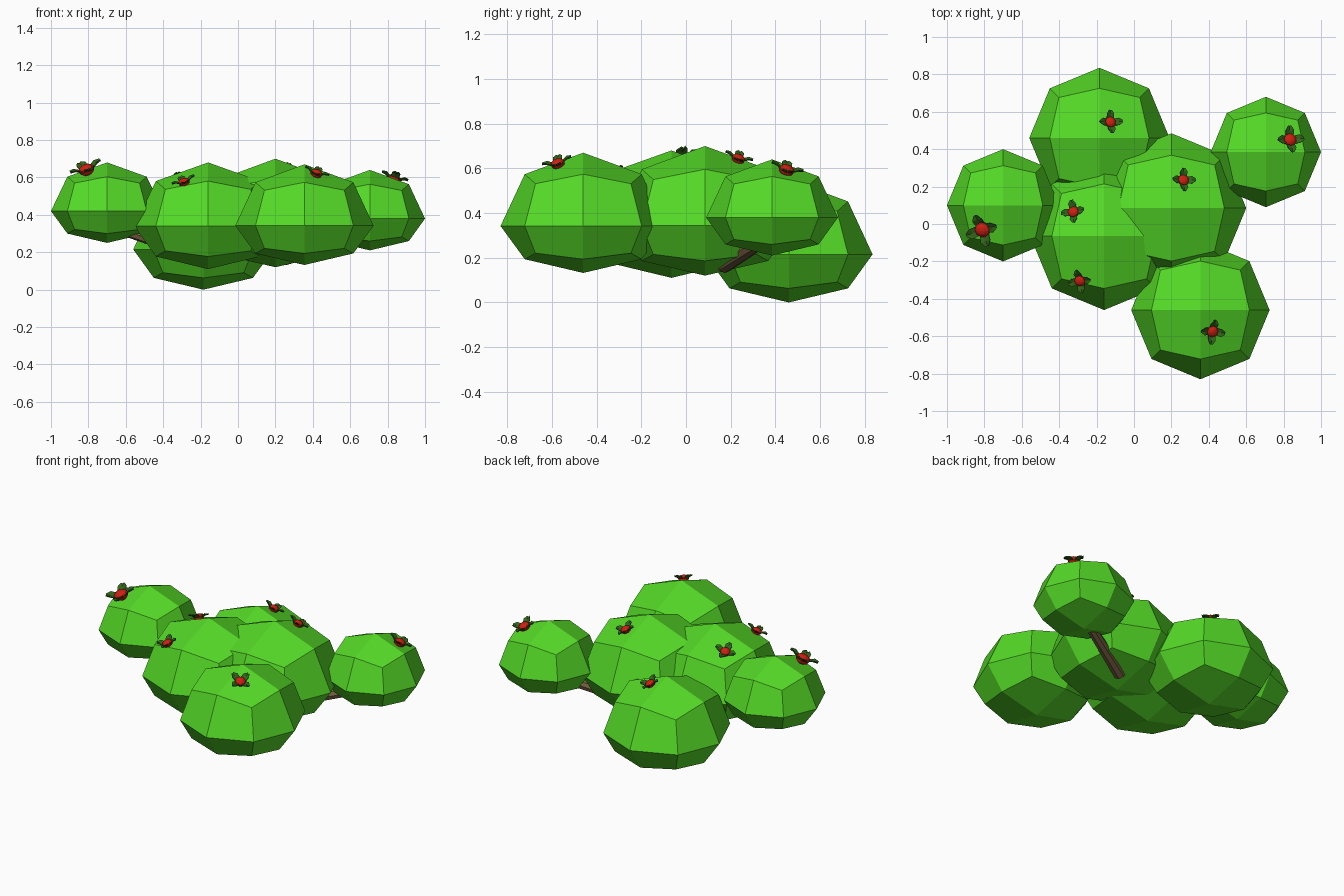
import bpy, bmesh, math
from mathutils import Vector, Matrix
from mathutils.bvhtree import BVHTree

if "Cube" in bpy.data.objects:
    bpy.data.objects.remove(bpy.data.objects["Cube"])


def material(name, rgb):
    m = bpy.data.materials.new(name)
    m.diffuse_color = (*rgb, 1)
    m.use_nodes = True
    m.node_tree.nodes["Principled BSDF"].inputs["Base Color"].default_value = m.diffuse_color
    return m


LEAF = material("bright_green", (0.09, 0.70, 0.02))
SEPAL = material("dark_green", (0.032, 0.13, 0.01))
BERRY = material("berry_red", (0.62, 0.014, 0.006))
BARK = material("bark_brown", (0.20, 0.13, 0.06))


def finish(bm, name, mat):
    bmesh.ops.recalc_face_normals(bm, faces=bm.faces[:])
    mesh = bpy.data.meshes.new(name)
    bm.to_mesh(mesh)
    bm.free()
    mesh.materials.append(mat)
    ob = bpy.data.objects.new(name, mesh)
    bpy.context.collection.objects.link(ob)
    return ob


# Leaf clump: faceted cube-sphere with a flattened underside
def clump(name, centre, r, up, down):
    bm = bmesh.new()
    bmesh.ops.create_cube(bm, size=2)
    bmesh.ops.subdivide_edges(bm, edges=bm.edges[:], cuts=1, use_grid_fill=True)
    for v in bm.verts:
        n = v.co.normalized()
        v.co = Vector(centre) + Vector((n.x * r, n.y * r, n.z * (up if n.z > 0 else down)))
    bmesh.ops.recalc_face_normals(bm, faces=bm.faces[:])
    tree = BVHTree.FromBMesh(bm)
    finish(bm, name, LEAF)
    return tree


# Flower: four curled sepals around a flattened berry, set on the clump surface
def flower(name, tree, x, y, size=1.0, spin=0.0, lift=0.0):
    hit, normal, _, _ = tree.ray_cast(Vector((x, y, 3)), Vector((0, 0, -1)))
    turn = Vector((0, 0, 1)).rotation_difference(normal).to_matrix().to_4x4()
    place = (Matrix.Translation(hit + normal * lift) @ turn
             @ Matrix.Rotation(math.radians(spin), 4, 'Z') @ Matrix.Scale(size, 4))
    bm = bmesh.new()
    rows = [(0.0, 0.010, 0.004), (0.024, 0.019, 0.010),
            (0.044, 0.020, 0.022), (0.064, 0.007, 0.024)]
    for k in range(4):
        rot = place @ Matrix.Rotation(k * math.pi / 2, 4, 'Z')
        layers = []
        for dz in (0.0, 0.005):
            layers.append([[bm.verts.new(rot @ Vector((d, s * w, z + dz + abs(s) * 0.005)))
                            for s in (-1, 0, 1)] for d, w, z in rows])
        low, top = layers
        for g in layers:
            for i in range(3):
                for j in range(2):
                    bm.faces.new((g[i][j], g[i + 1][j], g[i + 1][j + 1], g[i][j + 1]))
        rim = [(i, 0) for i in range(4)] + [(3, 1)] + [(i, 2) for i in (3, 2, 1, 0)] + [(0, 1)]
        for (a, b), (c, d) in zip(rim, rim[1:] + rim[:1]):
            bm.faces.new((low[a][b], low[c][d], top[c][d], top[a][b]))
    finish(bm, name + "_sepals", SEPAL)
    bm = bmesh.new()
    bmesh.ops.create_uvsphere(bm, u_segments=10, v_segments=6, radius=0.031,
                              matrix=place @ Matrix.Translation((0, 0, 0.014))
                              @ Matrix.Diagonal((1, 1, 0.7, 1)))
    finish(bm, name + "_berry", BERRY)


# Branch: tapered round stick between two points
def branch(name, a, b, r1, r2):
    a, b = Vector(a), Vector(b)
    d = b - a
    bm = bmesh.new()
    bmesh.ops.create_cone(bm, cap_ends=True, segments=8, radius1=r1, radius2=r2, depth=d.length,
                          matrix=Matrix.Translation((a + b) / 2)
                          @ d.to_track_quat('Z', 'Y').to_matrix().to_4x4())
    finish(bm, name, BARK)


left = clump("left_clump", (-0.70, 0.10, 0.42), 0.30, 0.26, 0.17)
back = clump("back_clump", (-0.185, 0.46, 0.215), 0.375, 0.335, 0.215)
right = clump("right_clump", (0.705, 0.385, 0.38), 0.295, 0.26, 0.17)
middle = clump("middle_clump", (0.20, 0.085, 0.345), 0.40, 0.355, 0.225)
near = clump("centre_left_clump", (-0.16, -0.065, 0.34), 0.395, 0.34, 0.23)
front = clump("front_clump", (0.355, -0.46, 0.342), 0.37, 0.328, 0.21)

flower("left_flower", left, -0.80, -0.02, 1.4, 20, 0.015)
flower("centre_flower", near, -0.32, 0.06, 1.0, 8)
flower("centre_front_flower", near, -0.285, -0.30, 1.0, 12)
flower("middle_flower", middle, 0.26, 0.23)
flower("right_flower", right, 0.83, 0.445, 1.15, 5)
flower("front_flower", front, 0.415, -0.57, 1.05, -8)
flower("back_flower", back, -0.13, 0.54, 1.0, 3)

branch("right_branch", (0.25, 0.17, 0.17), (0.68, 0.37, 0.29), 0.04, 0.028)
branch("left_branch", (-0.30, 0.02, 0.22), (-0.68, 0.10, 0.34), 0.04, 0.028)
